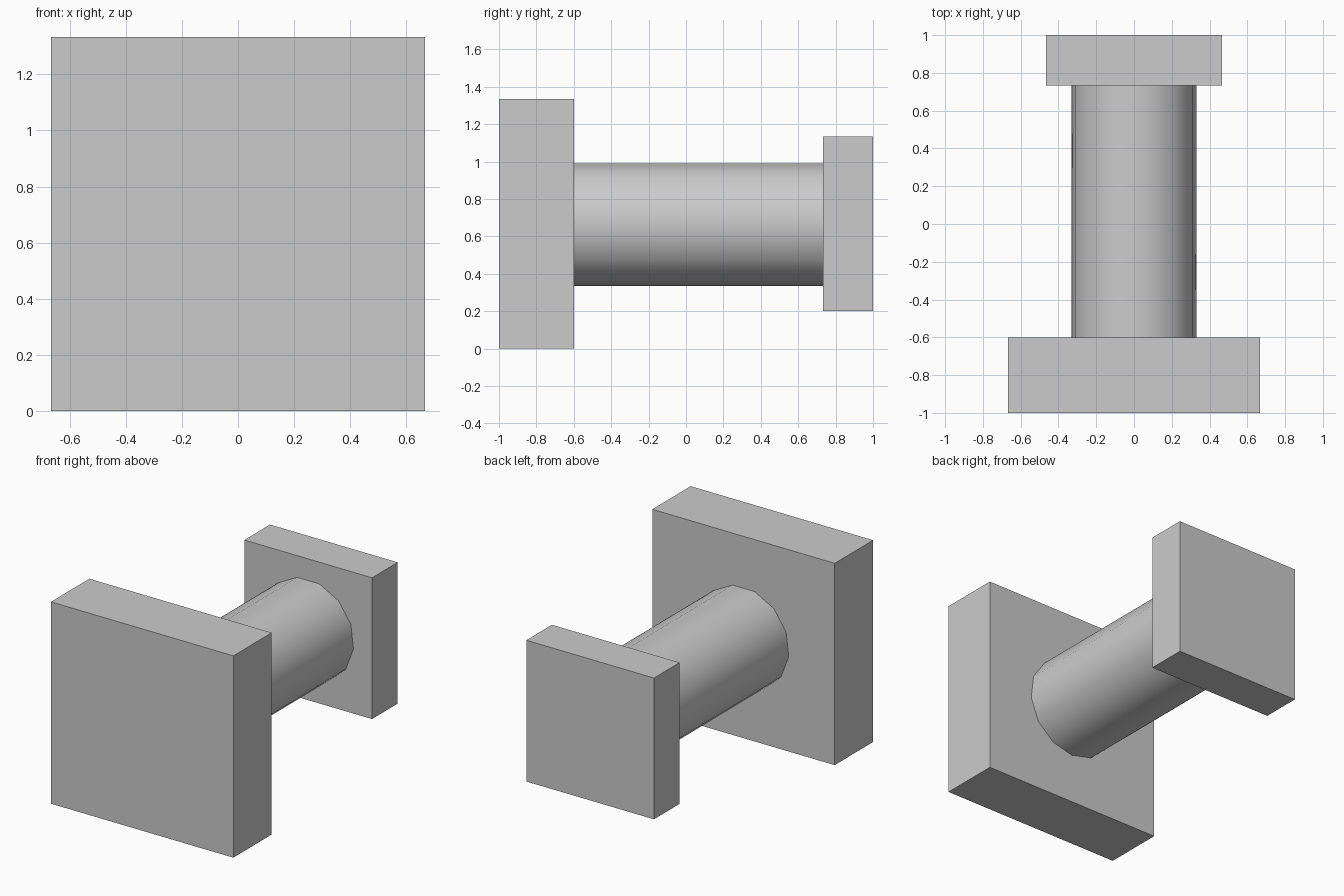
import bpy
import math

if "Cube" in bpy.data.objects:
    bpy.data.objects.remove(bpy.data.objects["Cube"], do_unlink=True)

grey = bpy.data.materials.new("plain_grey")
grey.use_nodes = True
colour = (0.6, 0.6, 0.6, 1)
grey.diffuse_color = colour
grey.node_tree.nodes["Principled BSDF"].inputs["Base Color"].default_value = colour

CENTRE_Z = 0.667


def square_plate(name, side, y_front, y_back):
    bpy.ops.mesh.primitive_cube_add(size=1, location=(0, (y_front + y_back) / 2, CENTRE_Z))
    plate = bpy.context.object
    plate.name = name
    plate.scale = (side, y_back - y_front, side)
    bpy.ops.object.transform_apply(location=False, rotation=False)
    plate.data.materials.append(grey)


# Plates at the two ends
square_plate("front_plate", 1.333, -1.0, -0.6)
square_plate("back_plate", 0.933, 0.733, 1.0)

# Thirteen-sided shaft with one edge at the very bottom
bpy.ops.mesh.primitive_cylinder_add(
    vertices=13, radius=0.333, depth=1.333,
    location=(0, 0.0665, CENTRE_Z), rotation=(-math.pi / 2, 0, 0))
shaft = bpy.context.object
shaft.name = "round_shaft"
bpy.ops.object.transform_apply(location=False, rotation=True)
shaft.data.materials.append(grey)
bpy.ops.object.shade_smooth_by_angle(angle=math.radians(40))
